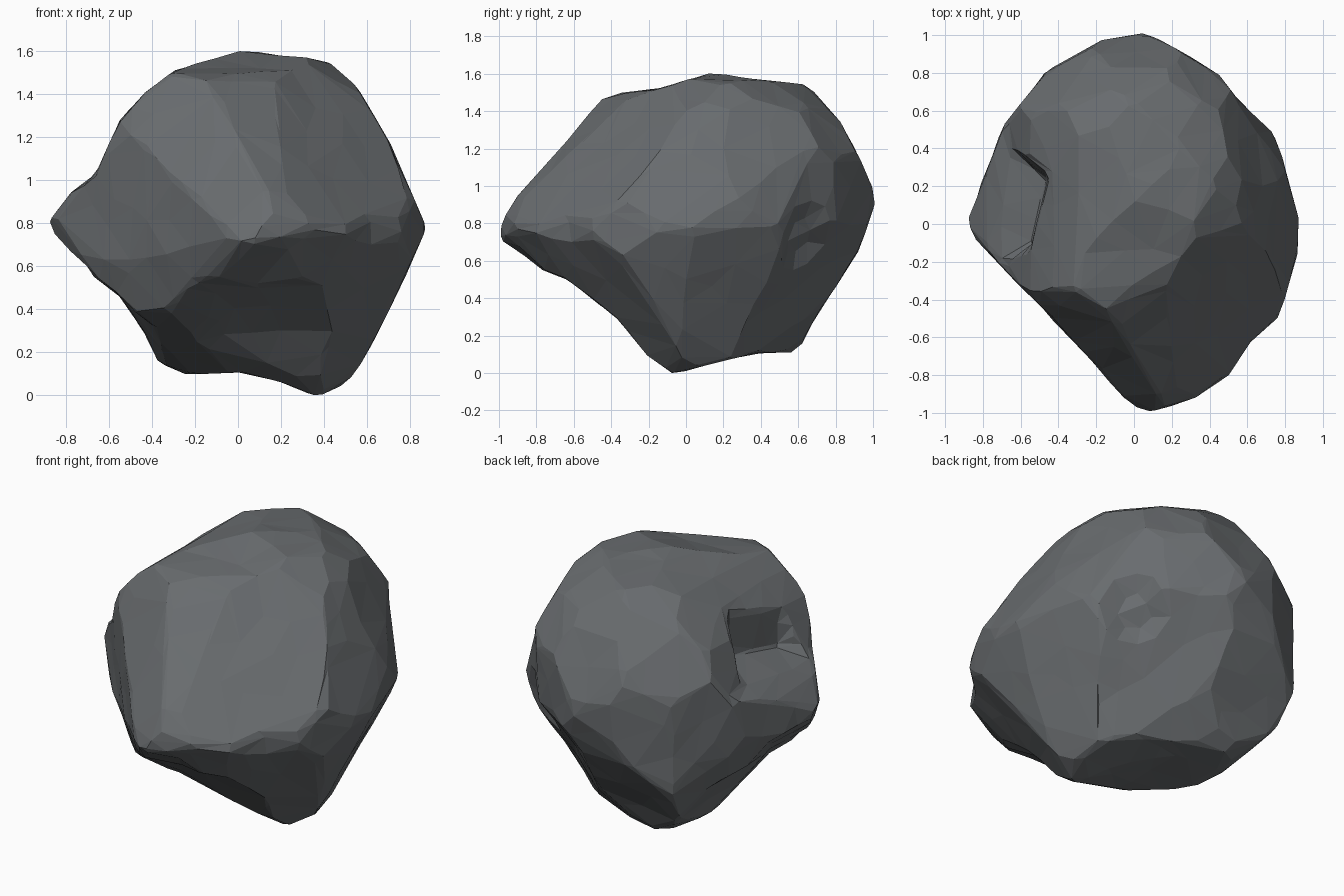
import bpy
import bmesh
from math import radians, inf
from mathutils import Vector, Euler, noise

if "Cube" in bpy.data.objects:
    bpy.data.objects.remove(bpy.data.objects["Cube"])

MIDDLE = Vector((0, 0, .8))

# Outline profiles of the boulder, measured around its middle
front = [(0, .8), (.32, .77), (.5, .73), (.7, .38), (.88, -.02), (.68, -.46),
         (.55, -.7), (.48, -.76), (.37, -.81), (.24, -.75), (.01, -.69), (-.25, -.7),
         (-.37, -.64), (-.44, -.5), (-.55, -.34), (-.75, -.19), (-.88, -.05),
         (-.88, .02), (-.77, .15), (-.66, .23), (-.55, .48), (-.43, .61), (-.3, .71)]
side = [(.13, .8), (.66, .74), (.82, .55), (.91, .38), (1.01, .17), (1.01, .1),
        (.92, -.15), (.78, -.37), (.67, -.54), (.62, -.65), (.57, -.69),
        (.38, -.69), (-.1, -.81), (-.18, -.74), (-.37, -.5), (-.65, -.29),
        (-.92, -.2), (-1.01, -.04), (-1.01, .05), (-.95, .17), (-.82, .33),
        (-.46, .67), (-.33, .7), (-.15, .72)]
plan = [(.05, 1.01), (.13, .98), (.45, .79), (.55, .66), (.75, .47), (.88, .02),
        (.87, -.15), (.77, -.49), (.62, -.62), (.5, -.8), (.35, -.91),
        (.15, -.98), (.03, -1.01), (-.08, -.89), (-.45, -.48), (-.89, -.03),
        (-.88, .03), (-.69, .52), (-.47, .8), (-.18, .97)]
diagonal_front = [(.04, .9), (.34, .91), (.59, .79), (.68, .69), (.83, .49),
                  (.88, -.04), (.8, -.17), (.51, -.66), (.41, -.8), (.31, -.86),
                  (.21, -.85), (.01, -.73), (-.32, -.54), (-.53, -.5), (-.57, -.43),
                  (-.7, -.04), (-.74, .22), (-.68, .36), (-.62, .49), (-.49, .6)]
diagonal_back = [(-.21, .77), (.02, .75), (.41, .72), (.55, .6), (.66, .39),
                 (.69, .17), (.74, -.18), (.69, -.3), (.46, -.43), (.16, -.76),
                 (.03, -.84), (-.08, -.88), (-.17, -.88), (-.3, -.81), (-.48, -.66),
                 (-.6, -.45), (-.83, -.17), (-.88, 0), (-.82, .23), (-.56, .66)]
diagonal_under = [(-.2, .87), (.08, .91), (.39, .9), (.51, .84), (.7, .64),
                  (.86, .37), (.87, .2), (.84, -.09), (.72, -.36), (.59, -.52),
                  (.42, -.59), (.24, -.63), (-.03, -.65), (-.35, -.62), (-.6, -.52),
                  (-.9, -.2), (-.91, .02), (-.84, .24), (-.68, .48), (-.41, .75)]


def profile(outline, tilt, turn):
    """Pair an outline with the two axes of the plane it lies in."""
    turned = Euler((radians(tilt), 0, radians(turn))).to_matrix()
    return outline, turned @ Vector((1, 0, 0)), turned @ Vector((0, 1, 0))


profiles = [profile(front, 90, 0), profile(side, 90, 90), profile(plan, 0, 0),
            profile(diagonal_front, 60, 35), profile(diagonal_back, 60, 215),
            profile(diagonal_under, 120, 145)]

# Broad cleaved faces: outward direction and distance from the middle
cleaved_faces = [(Vector((.29, -.64, .71)), .72),     # front, upper
                 (Vector((.34, -.77, .53)), .82),     # front, lower
                 (Vector((.52, -.555, .647)), .69),   # front left
                 (Vector((-.395, -.788, .471)), .73),  # front right
                 (Vector((.586, -.542, -.602)), .76)]  # undercut

# Notch in the right flank: its floor, wall and two ends
notch = [(Vector((-.37, -.05, .93)), .445), (Vector((-.97, .24, 0)), .5),
         (Vector((-.31, .95, 0)), .05), (Vector((-.57, -.82, 0)), .05)]

# Chipped pocket on the back left: centre, size, depth
POCKET = Vector((.54, .65, -.08))
POCKET_SIZE, POCKET_DEPTH = .2, .06


def reach(outline, u, v):
    """How far a ray along (u, v) travels before it leaves the outline."""
    furthest = 0
    for (ax, ay), (bx, by) in zip(outline, outline[1:] + outline[:1]):
        if (u * ay - v * ax) * (u * by - v * bx) <= 0:
            slope = u * (by - ay) - v * (bx - ax)
            if slope:
                furthest = max(furthest, (ax * by - ay * bx) / slope)
    return furthest or inf


def plane_reach(direction, plane):
    """How far a ray travels before it crosses a plane."""
    normal, distance = plane
    facing = direction.dot(normal)
    return distance / facing if facing > 0 else inf


def surface_point(direction):
    """Carve one point by every profile, cleaved face, notch and pocket."""
    radius = min(reach(o, direction.dot(r), direction.dot(up)) for o, r, up in profiles)
    radius = min(radius, *(plane_reach(direction, face) for face in cleaved_faces))
    radius = min(radius, max(plane_reach(direction, face) for face in notch))
    point = direction * radius
    closeness = max(0, 1 - (point - POCKET).length / POCKET_SIZE)
    radius -= POCKET_DEPTH * min(1, closeness * 2)
    return MIDDLE + direction * (radius + .008 * noise.noise(point * 5))


# Stone material
stone = bpy.data.materials.new("dark grey stone")
stone.use_nodes = True
colour = (.14, .15, .158, 1)
stone.diffuse_color = colour
shader = next(n for n in stone.node_tree.nodes if n.type == 'BSDF_PRINCIPLED')
shader.inputs["Base Color"].default_value = colour
shader.inputs["Roughness"].default_value = .9

# Boulder carved from a sphere, with slightly worn edges
bm = bmesh.new()
bmesh.ops.create_icosphere(bm, subdivisions=6, radius=1)
for vert in bm.verts:
    vert.co = surface_point(vert.co.normalized())
bmesh.ops.smooth_vert(bm, verts=bm.verts, factor=.5,
                      use_axis_x=True, use_axis_y=True, use_axis_z=True)

mesh = bpy.data.meshes.new("boulder")
bm.to_mesh(mesh)
bm.free()
mesh.materials.append(stone)
boulder = bpy.data.objects.new("boulder", mesh)
bpy.context.collection.objects.link(boulder)

# Irregular flat facets
facets = boulder.modifiers.new("facets", 'DECIMATE')
facets.ratio = .04
